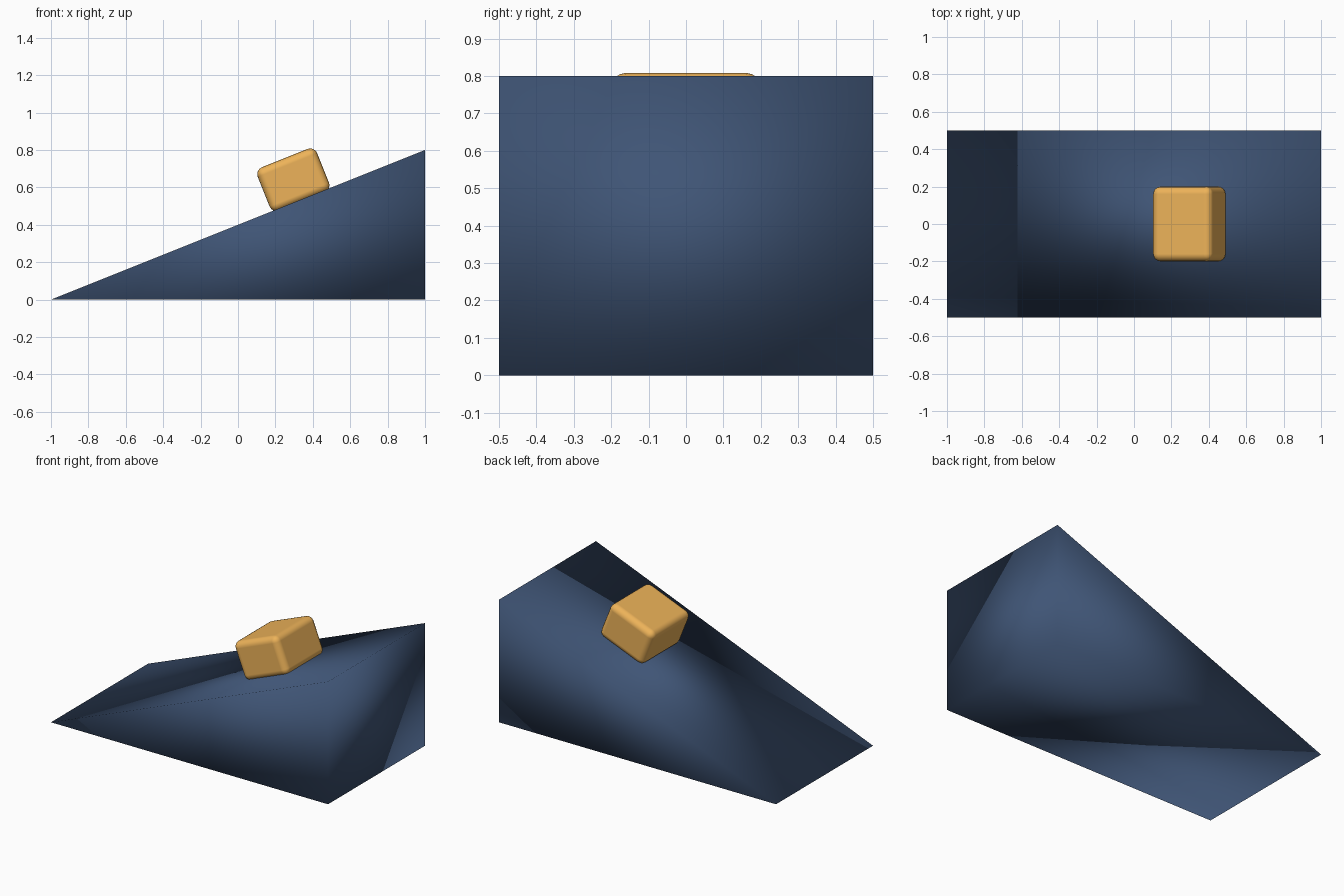
import bpy, bmesh, math
from mathutils import Vector

if "Cube" in bpy.data.objects:
    bpy.data.objects.remove(bpy.data.objects["Cube"])


def colour(obj, name, rgb):
    mat = bpy.data.materials.new(name)
    mat.diffuse_color = (*rgb, 1)
    mat.use_nodes = True
    mat.node_tree.nodes["Principled BSDF"].inputs["Base Color"].default_value = mat.diffuse_color
    obj.data.materials.append(mat)


def add_object(name, bm):
    bmesh.ops.recalc_face_normals(bm, faces=bm.faces)
    mesh = bpy.data.meshes.new(name)
    bm.to_mesh(mesh)
    bm.free()
    mesh.shade_smooth()
    obj = bpy.data.objects.new(name, mesh)
    bpy.context.collection.objects.link(obj)
    return obj


# Ramp: triangular profile extruded across y, smooth shaded throughout
bm = bmesh.new()
profile = [(-1, 0), (1, 0), (1, 0.8)]
face = bm.faces.new([bm.verts.new((x, -0.5, z)) for x, z in profile])
ext = bmesh.ops.extrude_face_region(bm, geom=[face])
bmesh.ops.translate(bm, vec=Vector((0, 1, 0)),
                    verts=[g for g in ext["geom"] if isinstance(g, bmesh.types.BMVert)])
ramp = add_object("ramp", bm)
colour(ramp, "navy", (0.05, 0.09, 0.18))

# Block: rounded box resting on the slope, sunk in very slightly
bm = bmesh.new()
bmesh.ops.create_cube(bm, size=1)
bmesh.ops.scale(bm, vec=Vector((0.342, 0.4, 0.25)), verts=bm.verts)
block = add_object("block", bm)
block.location = (0.296, 0, 0.641)
block.rotation_euler.y = -math.atan2(0.8, 2)
bevel = block.modifiers.new("rounded_edges", "BEVEL")
bevel.width = 0.04
bevel.segments = 4
bevel.harden_normals = True
colour(block, "amber", (0.85, 0.45, 0.1))
